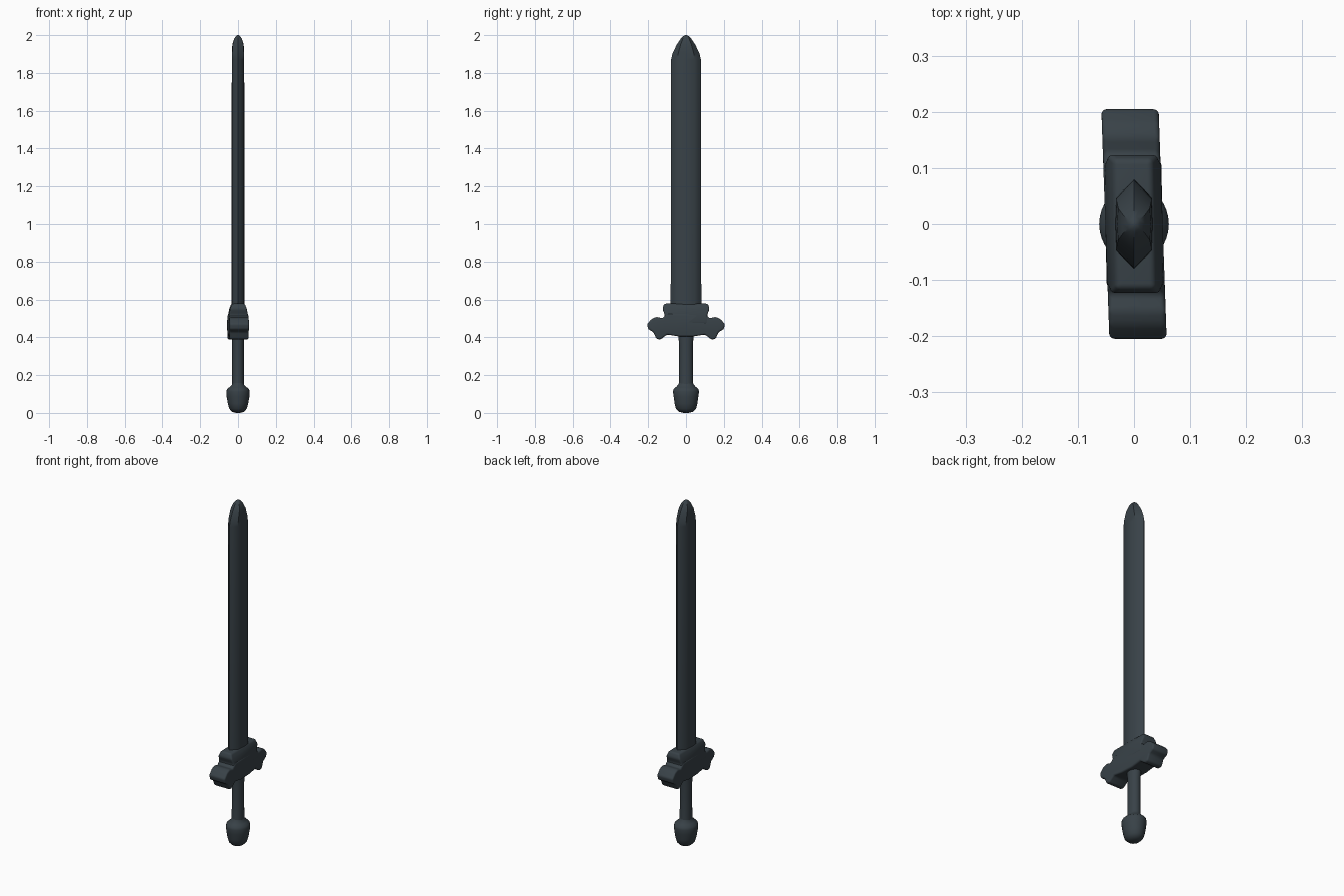
import bpy, bmesh, math

cube = bpy.data.objects.get("Cube")
if cube:
    bpy.data.objects.remove(cube)

steel = bpy.data.materials.new("dark_blue_grey_steel")
steel.use_nodes = True
colour = (0.04, 0.054, 0.064, 1)
steel.diffuse_color = colour
steel.node_tree.nodes["Principled BSDF"].inputs["Base Color"].default_value = colour


def loft(name, rings, bevel=0, angle=40):
    """Skin a stack of equal-sized rings of points and cap both ends."""
    bm = bmesh.new()
    loops = [[bm.verts.new(p) for p in ring] for ring in rings]
    n = len(loops[0])
    for a, b in zip(loops, loops[1:]):
        for i in range(n):
            j = (i + 1) % n
            bm.faces.new((a[i], a[j], b[j], b[i]))
    bm.faces.new(loops[0][::-1])
    bm.faces.new(loops[-1])
    bmesh.ops.recalc_face_normals(bm, faces=bm.faces)
    mesh = bpy.data.meshes.new(name)
    bm.to_mesh(mesh)
    bm.free()
    mesh.materials.append(steel)
    obj = bpy.data.objects.new(name, mesh)
    bpy.context.collection.objects.link(obj)
    bpy.ops.object.select_all(action='DESELECT')
    obj.select_set(True)
    bpy.context.view_layer.objects.active = obj
    if bevel:
        mod = obj.modifiers.new("soft_edges", 'BEVEL')
        mod.width = bevel
        mod.segments = 4
        mod.limit_method = 'ANGLE'
        mod.angle_limit = math.radians(20)
        bpy.ops.object.modifier_apply(modifier=mod.name)
    bpy.ops.object.shade_smooth_by_angle(angle=math.radians(angle))
    return obj


def round_ring(z, rx, ry, n=32):
    return [(rx * math.cos(t), ry * math.sin(t), z)
            for t in (2 * math.pi * i / n for i in range(n))]


def blade_ring(z, hx, hy):
    # Flat-sided section with a narrow cutting edge on each side
    quarter = [(hx, 0), (hx * 0.94, hy * 0.58), (hx * 0.36, hy * 0.85), (0, hy)]
    right = quarter + [(-x, y) for x, y in quarter[-2::-1]]
    ring = right + [(-x, -y) for x, y in right[1:-1]]
    return [(x, y, z) for x, y in ring]


# Blade with a blunt rounded point
loft("blade", [blade_ring(*r) for r in (
    (0.50, 0.034, 0.081), (1.87, 0.033, 0.079), (1.90, 0.033, 0.072),
    (1.95, 0.030, 0.049), (1.98, 0.021, 0.029), (1.995, 0.011, 0.014),
    (2.0, 0.004, 0.005))])

# Crossguard: mirrored silhouette, slightly twisted across its length
half = [(0.04, 0.405), (0.10, 0.415), (0.135, 0.388), (0.157, 0.392),
        (0.172, 0.428), (0.20, 0.443), (0.206, 0.47), (0.18, 0.498),
        (0.155, 0.508), (0.125, 0.50), (0.10, 0.525)]
outline = half + [(-y, z) for y, z in reversed(half)]
loft("crossguard", [[(hx - 0.035 * y, y, z) for y, z in outline]
                    for hx in (-0.051, 0.051)], bevel=0.009, angle=50)

# Raised collar holding the blade
def collar_ring(z, hx, hy):
    return [(hx - 0.02 * hy, hy, z), (-hx - 0.02 * hy, hy, z),
            (-hx + 0.02 * hy, -hy, z), (hx + 0.02 * hy, -hy, z)]

loft("blade_collar", [collar_ring(*r) for r in (
    (0.47, 0.051, 0.115), (0.52, 0.050, 0.112),
    (0.55, 0.044, 0.125), (0.578, 0.034, 0.115))], bevel=0.009, angle=50)

# Grip
loft("grip", [round_ring(*r) for r in (
    (0.11, 0.033, 0.041), (0.16, 0.031, 0.037),
    (0.36, 0.031, 0.036), (0.42, 0.033, 0.042))])

# Acorn-shaped pommel
loft("pommel", [round_ring(*r) for r in (
    (0.0, 0.012, 0.014), (0.006, 0.032, 0.036), (0.022, 0.046, 0.053),
    (0.05, 0.054, 0.060), (0.085, 0.060, 0.065), (0.112, 0.062, 0.069),
    (0.125, 0.058, 0.066), (0.136, 0.046, 0.054), (0.15, 0.032, 0.040),
    (0.165, 0.029, 0.035))], angle=60)
